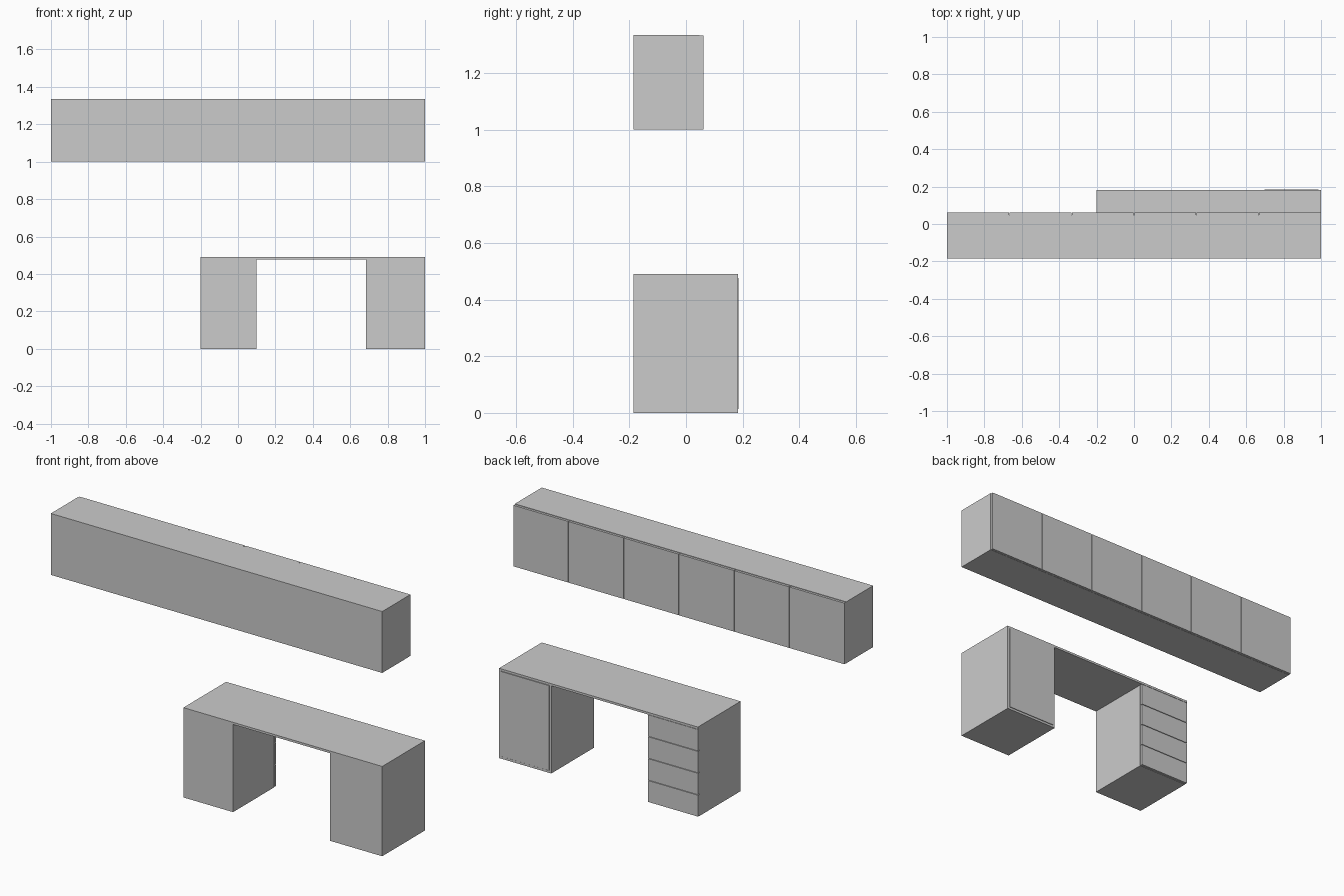
import bpy, bmesh
from mathutils import Vector

if "Cube" in bpy.data.objects:
    bpy.data.objects.remove(bpy.data.objects["Cube"])

T = 0.012      # board thickness
G = 0.0015     # gap around fronts


def board(name, x, y, z):
    """Flat board given as (min, max) on each axis."""
    bm = bmesh.new()
    bmesh.ops.create_cube(bm, size=1)
    for v in bm.verts:
        v.co = Vector([a[0] if c < 0 else a[1] for c, a in zip(v.co, (x, y, z))])
    me = bpy.data.meshes.new(name)
    bm.to_mesh(me)
    bm.free()
    ob = bpy.data.objects.new(name, me)
    bpy.context.collection.objects.link(ob)
    return ob


def carcass(name, x, y, z, top=True):
    """Open-fronted box: bottom, two sides, rear panel, optional top."""
    x0, x1 = x
    y0, y1 = y
    z0, z1 = z
    board(name + "_bottom", x, y, (z0, z0 + T))
    board(name + "_left_side", (x0, x0 + T), y, (z0 + T, z1))
    board(name + "_right_side", (x1 - T, x1), y, (z0 + T, z1))
    inner = (x0 + T, x1 - T)
    board(name + "_rear_panel", inner, (y0, y0 + T / 2), (z0 + T, z1))
    if top:
        board(name + "_top", inner, (y0 + T / 2, y1), (z1 - T, z1))


# Wall cabinets: six equal units, each with one door on the +y side
N = 6
W = 2 / N
for i in range(N):
    x0 = -1 + i * W
    x1 = x0 + W
    carcass(f"wall_cabinet_{i + 1}", (x0, x1), (-0.185, 0.047), (1.0, 1.335))
    board(f"wall_door_{i + 1}", (x0 + G, x1 - G), (0.0485, 0.0615), (1.0, 1.333))

# Desk top spanning both pedestals
DZ = 0.49
board("desk_top", (-0.2, 1.0), (-0.185, 0.183), (DZ - T, DZ))

# Drawer pedestal
carcass("drawer_pedestal", (-0.2, 0.1), (-0.185, 0.169), (0, DZ - T), top=False)
H = (DZ - T) / 4
for i in range(4):
    z0, z1 = i * H + G, (i + 1) * H - G
    board(f"drawer_front_{i + 1}", (-0.2, 0.1), (0.1705, 0.183), (z0, z1))

# Door pedestal with an inset door
carcass("door_pedestal", (0.685, 1.0), (-0.185, 0.183), (0, DZ - T), top=False)
board("pedestal_door", (0.685 + T + G, 1 - T - G), (0.172, 0.185),
      (T + G, DZ - T - G))
